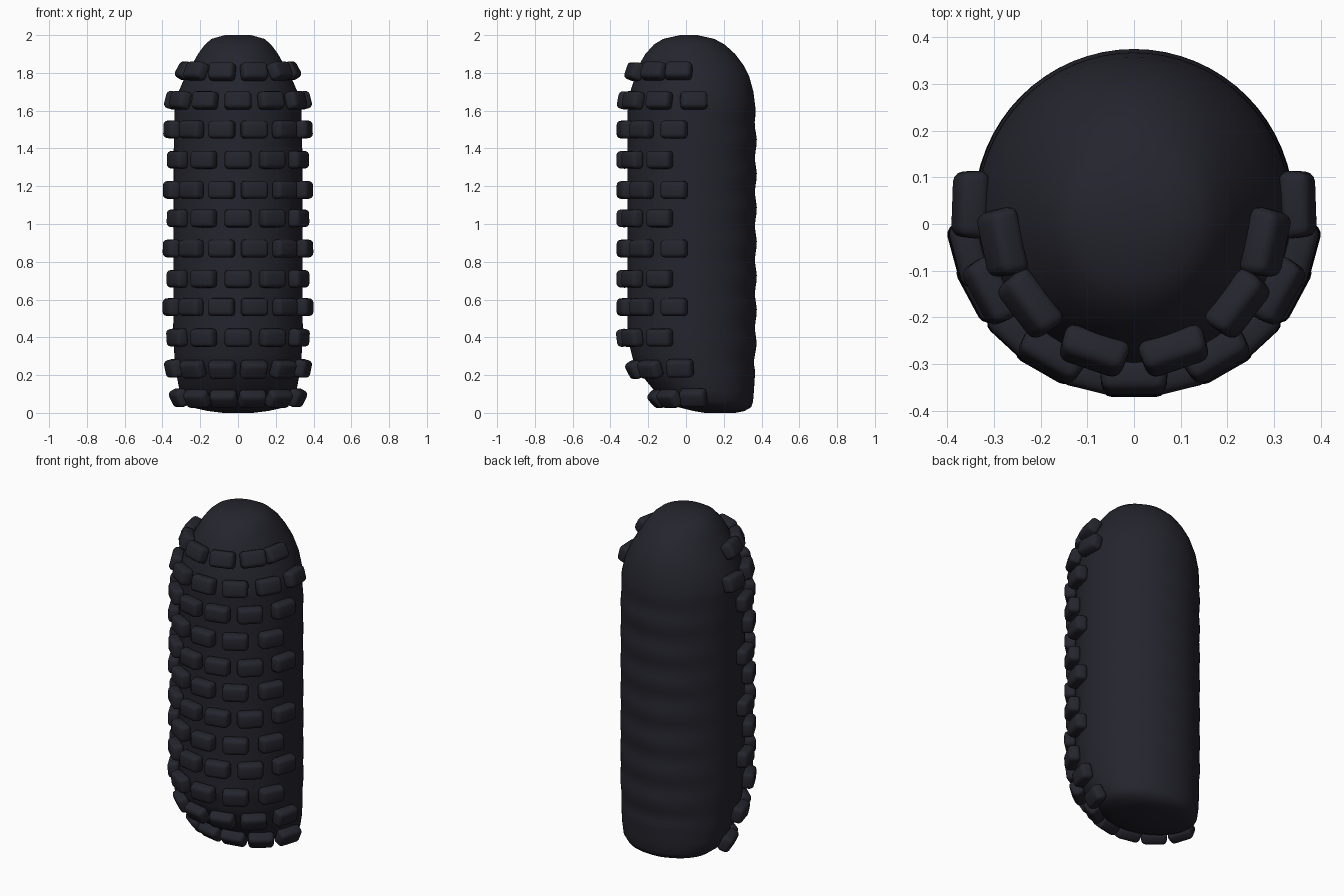
import bpy, bmesh, math
from mathutils import Vector, Matrix

cube = bpy.data.objects.get("Cube")
if cube:
    bpy.data.objects.remove(cube, do_unlink=True)

mat = bpy.data.materials.new("dark rubber")
mat.use_nodes = True
color = (0.018, 0.018, 0.027, 1)
mat.diffuse_color = color
bsdf = mat.node_tree.nodes["Principled BSDF"]
bsdf.inputs["Base Color"].default_value = color
bsdf.inputs["Roughness"].default_value = 0.7

# Body outline: height, front y, back y, half width
OUTLINE = [
    (0.0, 0.10, 0.26, 0.08), (0.01, 0.04, 0.31, 0.16), (0.03, -0.04, 0.345, 0.25),
    (0.06, -0.11, 0.355, 0.29), (0.12, -0.17, 0.36, 0.31), (0.2, -0.235, 0.365, 0.325),
    (0.28, -0.28, 0.365, 0.335), (0.4, -0.31, 0.37, 0.343), (1.45, -0.31, 0.37, 0.34),
    (1.62, -0.31, 0.367, 0.335), (1.7, -0.295, 0.357, 0.315), (1.78, -0.27, 0.335, 0.28),
    (1.84, -0.25, 0.305, 0.245), (1.9, -0.215, 0.26, 0.212), (1.95, -0.17, 0.205, 0.175),
    (1.98, -0.12, 0.15, 0.14), (2.0, -0.03, 0.06, 0.07),
]


def section(z):
    """Interpolated front y, back y and half width at a height."""
    for lo, hi in zip(OUTLINE, OUTLINE[1:]):
        if z <= hi[0]:
            f = (z - lo[0]) / (hi[0] - lo[0])
            return [p + (q - p) * f for p, q in zip(lo[1:], hi[1:])]
    return OUTLINE[-1][1:]


def surface(t, z):
    """Point on the body; t = 0 faces front, positive t turns to +x."""
    front, back, half = section(z)
    depth = (back - front) / 2
    y = (front + back) / 2 - depth * math.cos(t)
    # shallow ripples across the back
    if 0.2 < z < 1.6:
        y += 0.005 * max(0, -math.cos(t)) * math.cos(2 * math.pi * z / 0.18)
    return Vector((half * math.sin(t), y, z))


def finish(name, bm, angle):
    bmesh.ops.recalc_face_normals(bm, faces=bm.faces)
    mesh = bpy.data.meshes.new(name)
    bm.to_mesh(mesh)
    bm.free()
    mesh.materials.append(mat)
    obj = bpy.data.objects.new(name, mesh)
    bpy.context.collection.objects.link(obj)
    bpy.ops.object.select_all(action='DESELECT')
    obj.select_set(True)
    bpy.context.view_layer.objects.active = obj
    bpy.ops.object.shade_smooth_by_angle(angle=math.radians(angle))
    return obj


# Body: lofted rings with closed rounded ends
SEG = 64
heights = sorted({row[0] for row in OUTLINE} | {round(0.22 + 0.03 * i, 3) for i in range(47)})
bm = bmesh.new()
rings = [[bm.verts.new(surface(2 * math.pi * i / SEG, z)) for i in range(SEG)] for z in heights]
for low, high in zip(rings, rings[1:]):
    for i in range(SEG):
        j = (i + 1) % SEG
        bm.faces.new((low[i], low[j], high[j], high[i]))
bm.faces.new(rings[0])
bm.faces.new(rings[-1])
finish("body", bm, 60)


# Grip pads: rounded blocks lying on the body surface
def add_pad(name, t, z):
    e = 0.02
    across = (surface(t + e, z) - surface(t - e, z)).normalized()
    up = surface(t, z + e) - surface(t, z - e)
    up = (up - across * up.dot(across)).normalized()
    out = across.cross(up)
    bm = bmesh.new()
    bmesh.ops.create_cube(bm, size=1)
    for v in bm.verts:
        taper = 0.92 if v.co.z > 0 else 1.0
        v.co = Vector((v.co.x * 0.148 * taper, v.co.y * 0.098 * taper, v.co.z * 0.066))
    bmesh.ops.bevel(bm, geom=bm.edges[:], offset=0.021, segments=3, profile=0.5, affect='EDGES')
    frame = Matrix((across, up, out)).transposed().to_4x4()
    bm.transform(Matrix.Translation(surface(t, z) + out * 0.025) @ frame)
    finish(name, bm, 50)


SIX = (14, 43, 75)
FIVE = (0, 30, 62)
ROWS = [(0.09, SIX), (0.24, SIX), (0.40, FIVE), (0.56, SIX), (0.71, FIVE), (0.87, SIX),
        (1.03, FIVE), (1.18, SIX), (1.34, FIVE), (1.50, SIX), (1.65, (0, 30, 61, 92)),
        (1.80, (17, 50, 77))]
for r, (z, angles) in enumerate(ROWS, 1):
    for k, deg in enumerate(angles, 1):
        for side, sign in (("left", 1), ("right", -1)):
            if deg == 0:
                if sign == 1:
                    add_pad(f"pad_row{r}_middle", 0, z)
            else:
                add_pad(f"pad_row{r}_{side}_{k}", math.radians(deg * sign), z)
